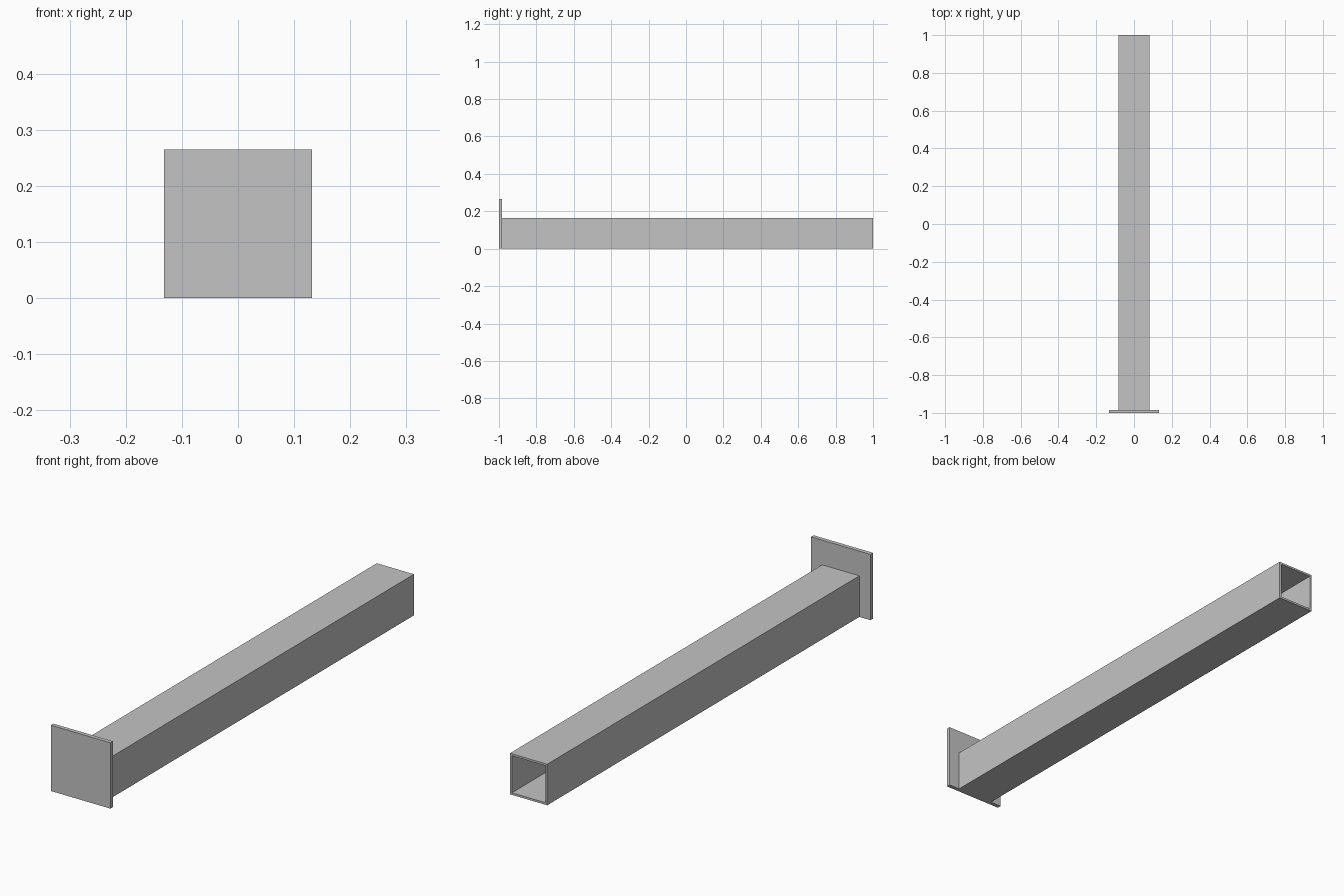
import bpy
import bmesh

cube = bpy.data.objects.get("Cube")
if cube:
    bpy.data.objects.remove(cube, do_unlink=True)

# Main dimensions
PLATE, PLATE_DEPTH = 0.2645, 0.0165
TUBE, WALL = 0.1653, 0.0083
FRONT, BACK = -1.0, 1.0
JOINT = FRONT + PLATE_DEPTH

steel = bpy.data.materials.new("light_grey_steel")
steel.use_nodes = True
grey = (0.55, 0.55, 0.55, 1)
steel.diffuse_color = grey
steel.node_tree.nodes["Principled BSDF"].inputs["Base Color"].default_value = grey


def square(bm, size, y, bottom):
    """Ring of four vertices, facing the front."""
    half = size / 2
    corners = [(-half, bottom), (half, bottom),
               (half, bottom + size), (-half, bottom + size)]
    return [bm.verts.new((x, y, z)) for x, z in corners]


def bridge(bm, a, b):
    for i in range(4):
        j = (i + 1) % 4
        bm.faces.new((a[i], a[j], b[j], b[i]))


def finish(bm, name):
    bmesh.ops.recalc_face_normals(bm, faces=bm.faces)
    mesh = bpy.data.meshes.new(name)
    bm.to_mesh(mesh)
    bm.free()
    mesh.materials.append(steel)
    obj = bpy.data.objects.new(name, mesh)
    bpy.context.collection.objects.link(obj)


# Square end plate, flush with the tube along the bottom
bm = bmesh.new()
front = square(bm, PLATE, FRONT, 0)
back = square(bm, PLATE, JOINT, 0)
bridge(bm, front, back)
bm.faces.new(front)
bm.faces.new(back)
finish(bm, "end_plate")

# Hollow square tube, open at the back
bm = bmesh.new()
inner_size = TUBE - 2 * WALL
rings = [square(bm, TUBE, JOINT, 0), square(bm, TUBE, BACK, 0),
         square(bm, inner_size, BACK, WALL), square(bm, inner_size, JOINT, WALL)]
for i, ring in enumerate(rings):
    bridge(bm, ring, rings[(i + 1) % 4])
finish(bm, "square_tube")
